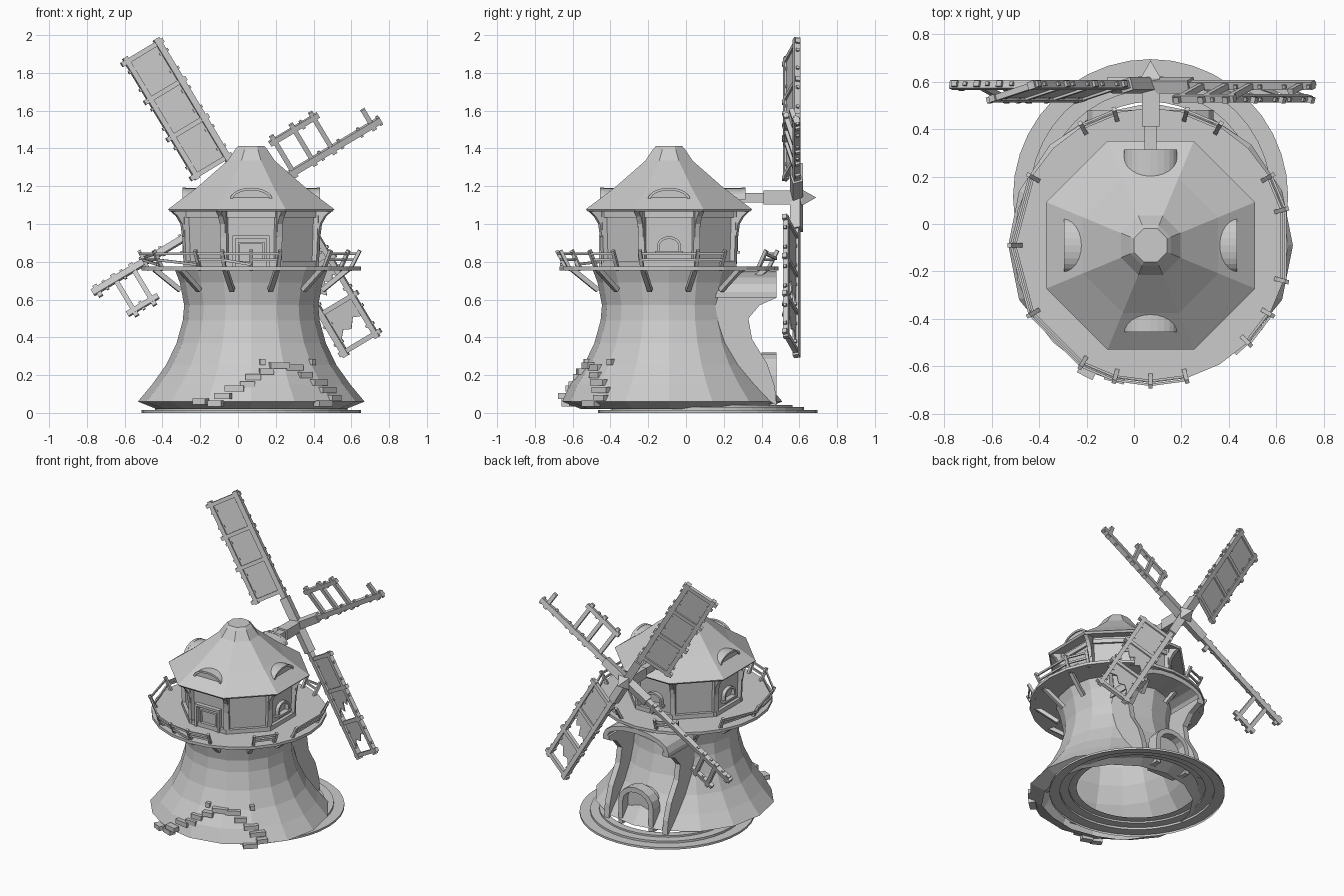
import bpy, bmesh, math, random
from mathutils import Vector, Matrix

if "Cube" in bpy.data.objects:
    bpy.data.objects.remove(bpy.data.objects["Cube"])

random.seed(4)
AX = Vector((0.07, -0.09, 0))          # vertical axis of the tower
C8 = math.cos(math.pi / 8)


def finish(name, bm):
    bmesh.ops.recalc_face_normals(bm, faces=bm.faces)
    me = bpy.data.meshes.new(name)
    bm.to_mesh(me)
    bm.free()
    ob = bpy.data.objects.new(name, me)
    bpy.context.collection.objects.link(ob)
    return ob


def polar(r, deg, z, c=AX):
    a = math.radians(deg)
    return c + Vector((r * math.cos(a), r * math.sin(a), z))


def local(u, d, z, deg):
    """u sideways, d outwards from the axis in direction deg"""
    a = math.radians(deg)
    return AX + Vector((d * math.cos(a) - u * math.sin(a), d * math.sin(a) + u * math.cos(a), z))


def lathe(name, prof, n, c=AX, rot=0.0, cap=False):
    bm = bmesh.new()
    rings = [[bm.verts.new(polar(r, rot + 360 * i / n, z, c)) for i in range(n)] for r, z in prof]
    for a, b in zip(rings, rings[1:]):
        for i in range(n):
            bm.faces.new((a[i], a[(i + 1) % n], b[(i + 1) % n], b[i]))
    if cap:
        bm.faces.new(rings[-1])
    return finish(name, bm)


def beam(bm, p, q, w, h=None, up=(0, 0, 1)):
    p, q = Vector(p), Vector(q)
    x = (q - p).normalized()
    y = Vector(up).cross(x).normalized()
    z = x.cross(y)
    m = Matrix((x * (q - p).length, y * w, z * (h or w))).transposed().to_4x4()
    m.translation = (p + q) / 2
    bmesh.ops.create_cube(bm, size=1, matrix=m)


def prism(bm, pts, off):
    a = [bm.verts.new(p) for p in pts]
    b = [bm.verts.new(Vector(p) + off) for p in pts]
    bm.faces.new(a)
    bm.faces.new(b[::-1])
    for i in range(len(a)):
        j = (i + 1) % len(a)
        bm.faces.new((a[i], a[j], b[j], b[i]))


def arch(name, w, z0, z1, h, d0, d1, deg, t=None, n=8):
    def curve(w, h):
        pts = [(w * math.cos(math.pi * i / n), z1 + h * math.sin(math.pi * i / n)) for i in range(n + 1)]
        return [(w, z0)] + pts + [(-w, z0)] if z0 < z1 else pts
    pts = curve(w, h)
    if t:
        pts += curve(w - t, h - t)[::-1]
    bm = bmesh.new()
    prism(bm, [local(u, d0, z, deg) for u, z in pts], local(0, d1, 0, deg) - local(0, d0, 0, deg))
    return finish(name, bm)


# stepped round base, offset towards the back
lathe("base_steps", [(.58, 0), (.58, .015), (.51, .015), (.51, .03), (.45, .03), (.45, .042), (.40, .042)],
      40, Vector((.07, .115, 0)))

# flared tower, worn in at the front foot
PROF = [(.50, .02), (.60, .06), (.525, .15), (.45, .255), (.395, .37), (.362, .49), (.355, .57), (.378, .69), (.405, .76)]
tower = lathe("tower", PROF, 16)
for v in tower.data.vertices:
    if v.co.z < .1 and v.co.y < -.5:
        v.co.y += .035


def tower_r(z):
    for (r0, z0), (r1, z1) in zip(PROF, PROF[1:]):
        if z <= z1:
            return r0 + (r1 - r0) * max(0, z - z0) / (z1 - z0)
    return PROF[-1][0]


# broken brickwork along the ragged plaster line
bm = bmesh.new()
edge = [(-.2, .06), (-.12, .05), (-.08, .09), (-.02, .13), (.05, .15), (.08, .19), (.15, .22), (.22, .25), (.3, .24),
        (.36, .2), (.43, .16), (.48, .12), (.52, .08), (.46, .05), (.13, .27), (.39, .27)]
for x, z in edge:
    dx = x - .07
    deg = -90 + math.degrees(math.asin(dx / tower_r(z)))
    r = tower_r(z) - random.uniform(.0, .02)
    hw = random.uniform(.035, .055) if z < .26 else .015
    beam(bm, local(-hw, r, z, deg), local(hw, r, z, deg), .045, .032)
finish("broken_bricks", bm)

# porch at the back: side walls following the tower, arched canopy, doorway
bm = bmesh.new()
outer = [(.57, .64), (.57, .61), (.48, .57), (.42, .50), (.44, .39), (.52, .26), (.56, .14), (.57, .04)]
inner = [(math.sqrt(max(tower_r(z) ** 2 - .0625, 0)) - .01, z) for z in (.06, .15, .255, .37, .49, .57, .64)]
for u in (-.255, .215):
    prism(bm, [local(u, d, z, 90) for d, z in outer + inner], local(.04, 0, 0, 90) - AX)
finish("porch_walls", bm)
arch("porch_canopy", .265, .61, .64, .11, .24, .57, 90, .035)
arch("porch_door_frame", .14, .03, .20, .12, .49, .57, 90, .035)
arch("porch_door", .11, .03, .20, .09, .44, .51, 90)

# gallery deck, struts and broken railing
lathe("gallery_deck", [(.38, .755), (.58, .755), (.58, .775), (.33, .775)], 24)
bm = bmesh.new()
for k in range(12):
    a = 15 + 30 * k
    beam(bm, polar(.39, a, .65), polar(.53, a, .76), .026)
finish("gallery_struts", bm)
bm = bmesh.new()
posts = [15, 30, 60, 75, 105, 120, 150, 180, 210, 240, 255, 270, 285, 315, 330, 345]
for a in posts:
    beam(bm, polar(.54, a, .755), polar(.595, a, .86), .018)
for a, b in [(15, 30), (60, 75), (105, 120), (150, 180), (180, 210), (210, 240), (240, 255), (255, 270),
             (270, 285), (315, 330), (-15, 15)]:
    for r, z in ((.572, .81), (.588, .842)):
        beam(bm, polar(r, a, z), polar(r, b, z - random.choice((0, 0, .025))), .01, .014)
finish("gallery_railing", bm)

# eight sided cabin with beams, corner posts and eave brackets
lathe("cabin_walls", [(.335 / C8, .77), (.345 / C8, 1.09)], 8, rot=22.5)
for nm, z in (("cabin_sill", .775), ("cabin_top_beam", 1.035)):
    lathe(nm, [(.335 / C8, z), (.358 / C8, z), (.358 / C8, z + .03), (.335 / C8, z + .03)], 8, rot=22.5)
bm = bmesh.new()
for k in range(8):
    a = 22.5 + 45 * k
    beam(bm, polar(.362, a, .77), polar(.375, a, 1.08), .036, .036, (math.cos(math.radians(a)), math.sin(math.radians(a)), 0))
    pts = [(.37, .93), (.39, .93), (.40, 1.0), (.425, 1.04), (.465, 1.075), (.37, 1.08)]
    prism(bm, [local(-.014, d, z, a) for d, z in pts], local(.028, 0, 0, a) - AX)
finish("cabin_posts", bm)

# cabin door (front) and arched windows (other sides)
bm = bmesh.new()
for w, h, d, t in ((.09, .155, .36, .016), (.065, .125, .35, .012)):
    for s in (-1, 1):
        beam(bm, local(s * w, d - .005, .775, -90), local(s * w, d - .005, .775 + h, -90), t, .03, (0, 1, 0))
    beam(bm, local(-w - t / 2, d - .005, .775 + h, -90), local(w + t / 2, d - .005, .775 + h, -90), .03, t)
finish("cabin_door_frame", bm)
for nm, a in (("right", 0), ("back", 90), ("left", 180)):
    arch(nm + "_window_frame", .062, .855, .89, .045, .33, .365, a, .014)
    bm = bmesh.new()
    beam(bm, local(-.075, .35, .85, a), local(.075, .35, .85, a), .05, .014)
    finish(nm + "_window_sill", bm)

# faceted roof and dormers
lathe("roof", [(r / C8, z) for r, z in ((.34, 1.085), (.43, 1.065), (.44, 1.078), (.285, 1.195), (.125, 1.335), (.085, 1.395), (.07, 1.412))],
      8, rot=22.5, cap=True)
for nm, a, d in (("front", -90, .365), ("right", 0, .365), ("left", 180, .365), ("back", 90, .405)):
    arch(nm + "_dormer", .112, 1.13, 1.13, .06, .25, d - .008, a, n=12)
    arch(nm + "_dormer_rim", .112, 1.13, 1.13, .062, d - .02, d, a, .014, n=12)

# axle with pointed nose
HUB = Vector((.07, .585, 1.14))
bm = bmesh.new()
beam(bm, (.07, .2, 1.14), (.07, .42, 1.14), .05)
beam(bm, (.07, .41, 1.14), (.07, .62, 1.14), .074)
bmesh.ops.create_cone(bm, cap_ends=True, segments=4, radius1=.06, radius2=0, depth=.075,
                      matrix=Matrix.Translation((.07, .652, 1.14)) @ Matrix.Rotation(-math.pi / 2, 4, 'X') @ Matrix.Rotation(math.pi / 4, 4, 'Z'))
finish("axle", bm)


# sails: spar through the hub, second rail on the trailing side, rungs and cloth
def sail(name, deg, length, rail, bars, pegs, cloth):
    a, q = math.radians(deg), math.radians(16)
    d = Vector((math.cos(a), 0, math.sin(a)))
    p = Vector((-math.sin(a) * math.cos(q), -math.sin(q), math.cos(a) * math.cos(q)))
    nrm = d.cross(p)
    P = lambda t, s: HUB + d * t + p * s
    bm = bmesh.new()
    beam(bm, P(0, 0), P(length, 0), .034, .034, nrm)
    beam(bm, P(0, 0), P(.2, 0), .055, .055, nrm)
    beam(bm, P(rail[0], .2), P(rail[1], .2), .028, .028, nrm)
    for t, s in bars:
        beam(bm, P(t, -.03), P(t, s), .026, .026, nrm)
    for t in pegs:
        beam(bm, P(t, -.028), P(t, .028), .016, .016, nrm)
        if rail[0] < t < rail[1]:
            beam(bm, P(t, .175), P(t, .225), .016, .016, nrm)
    finish(name + "_frame", bm)
    for i, pts in enumerate(cloth):
        bm = bmesh.new()
        prism(bm, [P(t, s) - nrm * .003 for t, s in pts], nrm * .006)
        finish(name + "_cloth_%d" % i, bm)


PEGS = [.31, .43, .55, .67, .79, .9]
FULL = [(.25, .235), (.49, .235), (.72, .235), (.955, .235)]
sail("upper_left_sail", 121, .98, (.23, .98), FULL, PEGS, [[(.25, .015), (.955, .015), (.955, .19), (.25, .19)]])
sail("upper_right_sail", 31, .80, (.23, .53), [(.26, .235), (.38, .235), (.50, .235), (.745, .1)], PEGS[1:5], [])
sail("lower_right_sail", -59, .98, (.23, .98), FULL, PEGS,
     [[(.25, .015), (.66, .015), (.62, .05), (.65, .08), (.58, .11), (.61, .14), (.57, .165), (.6, .19), (.25, .19)],
      [(.72, .015), (.9, .015), (.85, .06), (.87, .1), (.82, .14), (.84, .19), (.72, .19)]])
sail("lower_left_sail", 211, .98, (.69, .88), [(.73, .235), (.84, .235), (.26, .06), (.95, .04)], PEGS, [])
